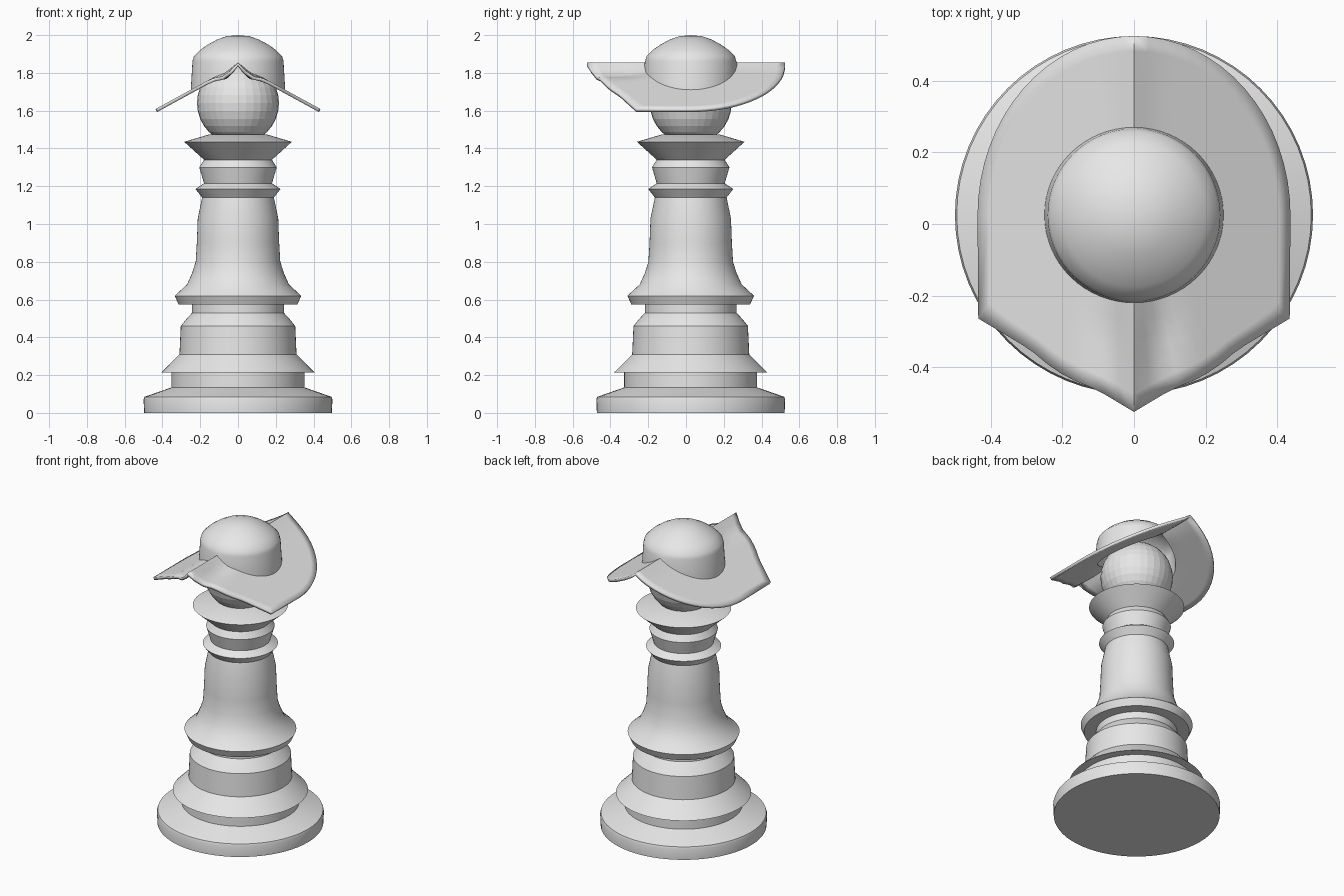
import bpy, bmesh, math

if "Cube" in bpy.data.objects:
    bpy.data.objects.remove(bpy.data.objects["Cube"])

CY = 0.025      # y of the turned axis
SEG = 64
grey = bpy.data.materials.new("plain_grey")
grey.diffuse_color = (0.8, 0.8, 0.8, 1)
grey.use_nodes = True
grey.node_tree.nodes["Principled BSDF"].inputs["Base Color"].default_value = grey.diffuse_color


def skin_rings(name, rings):
    """Join closed rings of points in order; rings of zero radius become poles."""
    bm = bmesh.new()
    vs = [[bm.verts.new(p) for p in ring] for ring in rings]
    for a, b in zip(vs, vs[1:]):
        for i in range(SEG):
            j = (i + 1) % SEG
            bm.faces.new((a[i], b[i], b[j], a[j]))
    bmesh.ops.remove_doubles(bm, verts=bm.verts, dist=1e-5)
    me = bpy.data.meshes.new(name)
    bm.to_mesh(me)
    bm.free()
    me.materials.append(grey)
    ob = bpy.data.objects.new(name, me)
    bpy.context.collection.objects.link(ob)
    return ob


def smooth(ob, angle=30):
    bpy.ops.object.select_all(action='DESELECT')
    ob.select_set(True)
    bpy.context.view_layer.objects.active = ob
    bpy.ops.object.shade_smooth_by_angle(angle=math.radians(angle))


def circle(r, z):
    return [(r * math.cos(2 * math.pi * i / SEG),
             CY + r * math.sin(2 * math.pi * i / SEG), z) for i in range(SEG)]


# Turned body, listed from the top down
profile = [
    (0, 1.475), (0.15, 1.475), (0.285, 1.435), (0.18, 1.34),      # collar
    (0.205, 1.30), (0.18, 1.215), (0.225, 1.185), (0.19, 1.14),   # neck rings
    (0.213, 1.03), (0.218, 0.9), (0.224, 0.80), (0.243, 0.74), (0.27, 0.68),
    (0.335, 0.62), (0.315, 0.575), (0.243, 0.575), (0.243, 0.53),  # waist flange
    (0.275, 0.495), (0.303, 0.46), (0.31, 0.31), (0.405, 0.215),   # lower bell
    (0.352, 0.215), (0.352, 0.135), (0.495, 0.085), (0.5, 0.07),
    (0.497, 0), (0, 0)]                                            # foot
smooth(skin_rings("turned_body", [circle(r, z) for r, z in profile]))

# Faceted head ball
bpy.ops.mesh.primitive_uv_sphere_add(segments=32, ring_count=16, radius=0.217,
                                     location=(0, CY, 1.64))
head = bpy.context.object
head.name = "head"
head.data.materials.append(grey)


# Hat: domed crown running into a brim folded along its centre line
def brim_z(x, y):
    x = abs(x)
    z = 1.855 - (0.68 * x if x < 0.06 else 0.0408 + 0.545 * (x - 0.06))
    front = min(1, max(0, (-0.15 - y) / 0.15))
    return z - 0.025 * front * max(0, 1 - abs(x - 0.07) / 0.07)


def brim_ring(t):
    ring = []
    for i in range(SEG):
        a = 2 * math.pi * i / SEG
        c, s = math.cos(a), math.sin(a)
        ox, oy = 0.437 * c, CY + 0.5 * s
        oy = min(oy, -0.525 + 0.6 * abs(ox)) if s < 0 else oy   # pointed front
        x = 0.25 * c * (1 - t) + ox * t
        y = (CY + 0.245 * s) * (1 - t) + oy * t
        ring.append((x, y, brim_z(x, y)))
    return ring


dome = [(0, 2.0), (0.06, 1.994), (0.11, 1.977), (0.16, 1.95),
        (0.2, 1.922), (0.234, 1.888), (0.241, 1.862)]
hat = skin_rings("folded_hat", [circle(r, z) for r, z in dome]
                 + [brim_ring(t / 6) for t in range(7)])
shell = hat.modifiers.new("thickness", 'SOLIDIFY')
shell.thickness = 0.018
shell.offset = -1
smooth(hat)
